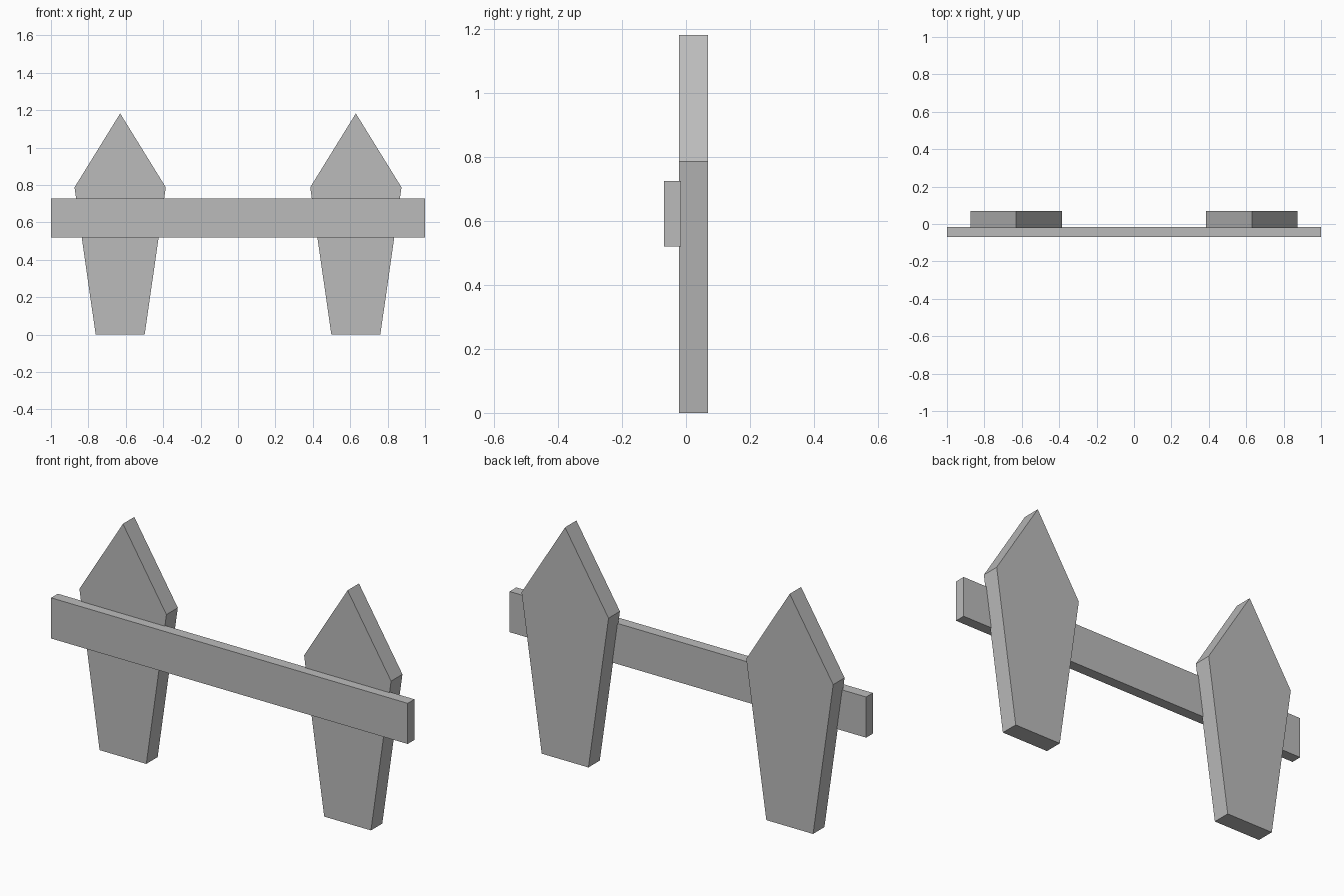
import bpy

cube = bpy.data.objects.get("Cube")
if cube:
    bpy.data.objects.remove(cube, do_unlink=True)

# Single plain grey finish
grey = bpy.data.materials.new("plain grey")
grey.use_nodes = True
colour = (0.5, 0.5, 0.5, 1)
grey.diffuse_color = colour
grey.node_tree.nodes["Principled BSDF"].inputs["Base Color"].default_value = colour


def board(name, profile, x, y_front, y_back):
    """Extrude an x-z outline (counter-clockwise from the front) along y."""
    n = len(profile)
    verts = [(x + px, y, pz) for y in (y_front, y_back) for px, pz in profile]
    faces = [tuple(range(n)), tuple(reversed(range(n, 2 * n)))]
    for i in range(n):
        j = (i + 1) % n
        faces.append((i, i + n, j + n, j))
    mesh = bpy.data.meshes.new(name)
    mesh.from_pydata(verts, [], faces)
    mesh.materials.append(grey)
    obj = bpy.data.objects.new(name, mesh)
    bpy.context.collection.objects.link(obj)
    return obj


# Tapered pickets with pointed tops
picket = [(-0.131, 0), (0.131, 0), (0.244, 0.787), (0, 1.182), (-0.244, 0.787)]
for side, x in (("right", -0.63), ("left", 0.63)):
    board(side + "_picket", picket, x, -0.022, 0.069)

# Horizontal rail across the front
rail = [(-1, 0.52), (1, 0.52), (1, 0.726), (-1, 0.726)]
board("front_rail", rail, 0, -0.069, -0.015)
